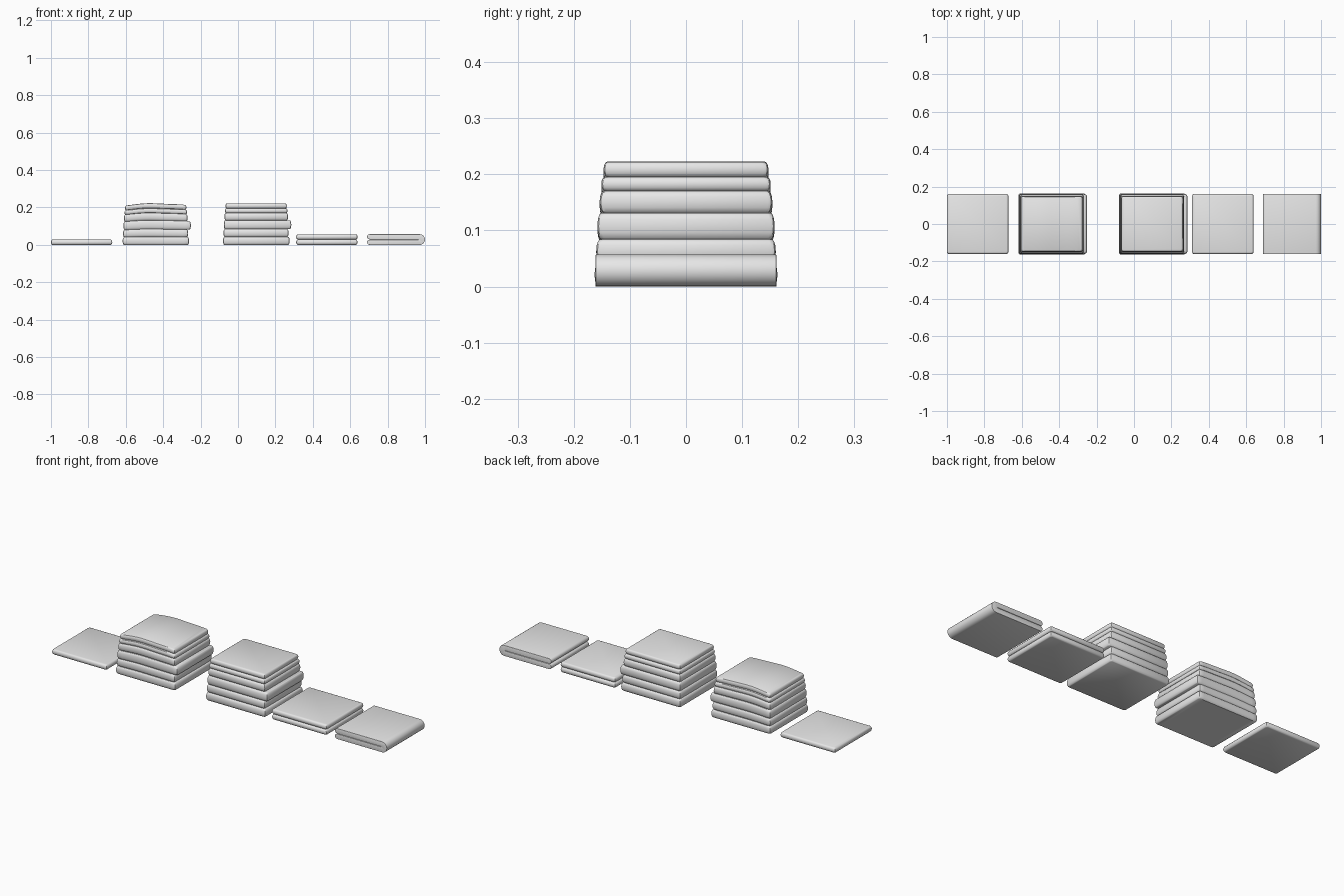
import bpy, bmesh, math
from mathutils import Vector

cube = bpy.data.objects.get("Cube")
if cube:
    bpy.data.objects.remove(cube, do_unlink=True)

cloth = bpy.data.materials.new("plain_grey_cloth")
cloth.use_nodes = True
cloth.diffuse_color = (0.8, 0.8, 0.8, 1)
cloth.node_tree.nodes["Principled BSDF"].inputs["Base Color"].default_value = (0.8, 0.8, 0.8, 1)


def finish(name, bm, angle=35):
    """Turn a bmesh into a smooth-shaded object."""
    bmesh.ops.recalc_face_normals(bm, faces=bm.faces[:])
    mesh = bpy.data.meshes.new(name)
    bm.to_mesh(mesh)
    bm.free()
    mesh.materials.append(cloth)
    obj = bpy.data.objects.new(name, mesh)
    bpy.context.collection.objects.link(obj)
    bpy.ops.object.select_all(action='DESELECT')
    obj.select_set(True)
    bpy.context.view_layer.objects.active = obj
    bpy.ops.object.shade_smooth_by_angle(angle=math.radians(angle))
    return obj


def rounded_rect(x0, x1, half_y, r):
    """Corner-rounded outline, counter-clockwise."""
    points = []
    corners = [(x1 - r, half_y - r), (x0 + r, half_y - r),
               (x0 + r, r - half_y), (x1 - r, r - half_y)]
    for i, (cx, cy) in enumerate(corners):
        for j in range(3):
            a = math.pi / 2 * (i + j / 2)
            points.append((cx + r * math.cos(a), cy + r * math.sin(a)))
    return points


def folded_cloth(name, x0, x1, half_y, z0, z1, bulge=0.008, bow=0, wave=0):
    """Flat cloth with bulging edges, optionally drooping at both ends."""
    bm = bmesh.new()
    mid, half = (z0 + z1) / 2, (z1 - z0) / 2
    rings = []
    for k in range(7):
        a = math.radians(-90 + 30 * k)
        inset = bulge * (1 - math.cos(a))
        outline = rounded_rect(x0 + inset, x1 - inset, half_y - inset, 0.008)
        rings.append([bm.verts.new((x, y, mid + half * math.sin(a))) for x, y in outline])
    for low, high in zip(rings, rings[1:]):
        n = len(low)
        for i in range(n):
            j = (i + 1) % n
            bm.faces.new((low[i], low[j], high[j], high[i]))
    bm.faces.new(rings[0][::-1])
    bm.faces.new(rings[-1])
    if bow:
        # Slice across the width, then bend
        for k in range(1, 12):
            cut = Vector((x0 + (x1 - x0) * k / 12, 0, 0))
            bmesh.ops.bisect_plane(bm, geom=bm.verts[:] + bm.edges[:] + bm.faces[:],
                                   plane_co=cut, plane_no=(1, 0, 0))
        for v in bm.verts:
            u = (2 * v.co.x - x0 - x1) / (x1 - x0)
            lift = v.co.z / 0.222
            v.co.z -= lift * (bow * u * u + wave * math.sin(5 * u))
    return finish(name, bm)


# Single cloth and two-layer pile
folded_cloth("single_cloth", -1.0, -0.672, 0.16, 0, 0.028)
folded_cloth("pair_lower_cloth", 0.311, 0.639, 0.16, 0, 0.028)
folded_cloth("pair_upper_cloth", 0.311, 0.639, 0.16, 0.029, 0.056)

# Two tapering stacks: left edge, right edge, half depth, top height
layers = [(-0.080, 0.276, 0.163, 0.043), (-0.078, 0.271, 0.160, 0.084),
          (-0.076, 0.285, 0.158, 0.131), (-0.073, 0.268, 0.154, 0.170),
          (-0.070, 0.265, 0.151, 0.195), (-0.067, 0.261, 0.147, 0.222)]
for label, shift, bow, wave in (("tidy_stack", 0, 0, 0), ("drooping_stack", -0.537, 0.011, 0.0015)):
    base = 0
    for i, (x0, x1, depth, top) in enumerate(layers):
        folded_cloth(f"{label}_layer_{i + 1}", x0 + shift, x1 + shift, depth,
                     base, top, 0.007, bow, wave)
        base = top


def arc(cx, cz, r, start, end, steps):
    for k in range(steps + 1):
        a = math.radians(start + (end - start) * k / steps)
        yield cx + r * math.cos(a), cz + r * math.sin(a)


# Cloth doubled over, with the crease at one end
half_depth, height, thick = 0.161, 0.057, 0.0275
mid = height / 2
outline = list(arc(1 - mid, mid, mid, -90, 90, 10))
outline += arc(0.69 + thick / 2, height - thick / 2, thick / 2, 90, 270, 6)
outline += arc(0.965, mid, mid - thick, 90, -90, 2)
outline += arc(0.69 + thick / 2, thick / 2, thick / 2, 90, 270, 6)
bm = bmesh.new()
face = bm.faces.new([bm.verts.new((x, -half_depth, z)) for x, z in outline])
extruded = bmesh.ops.extrude_face_region(bm, geom=[face])
moved = [g for g in extruded["geom"] if isinstance(g, bmesh.types.BMVert)]
bmesh.ops.translate(bm, verts=moved, vec=(0, 2 * half_depth, 0))
rims = [e for e in bm.edges if abs(e.verts[0].co.y - e.verts[1].co.y) < 1e-5]
bmesh.ops.bevel(bm, geom=rims, offset=0.006, segments=3, profile=0.5,
                affect='EDGES', clamp_overlap=True)
finish("doubled_cloth", bm)
